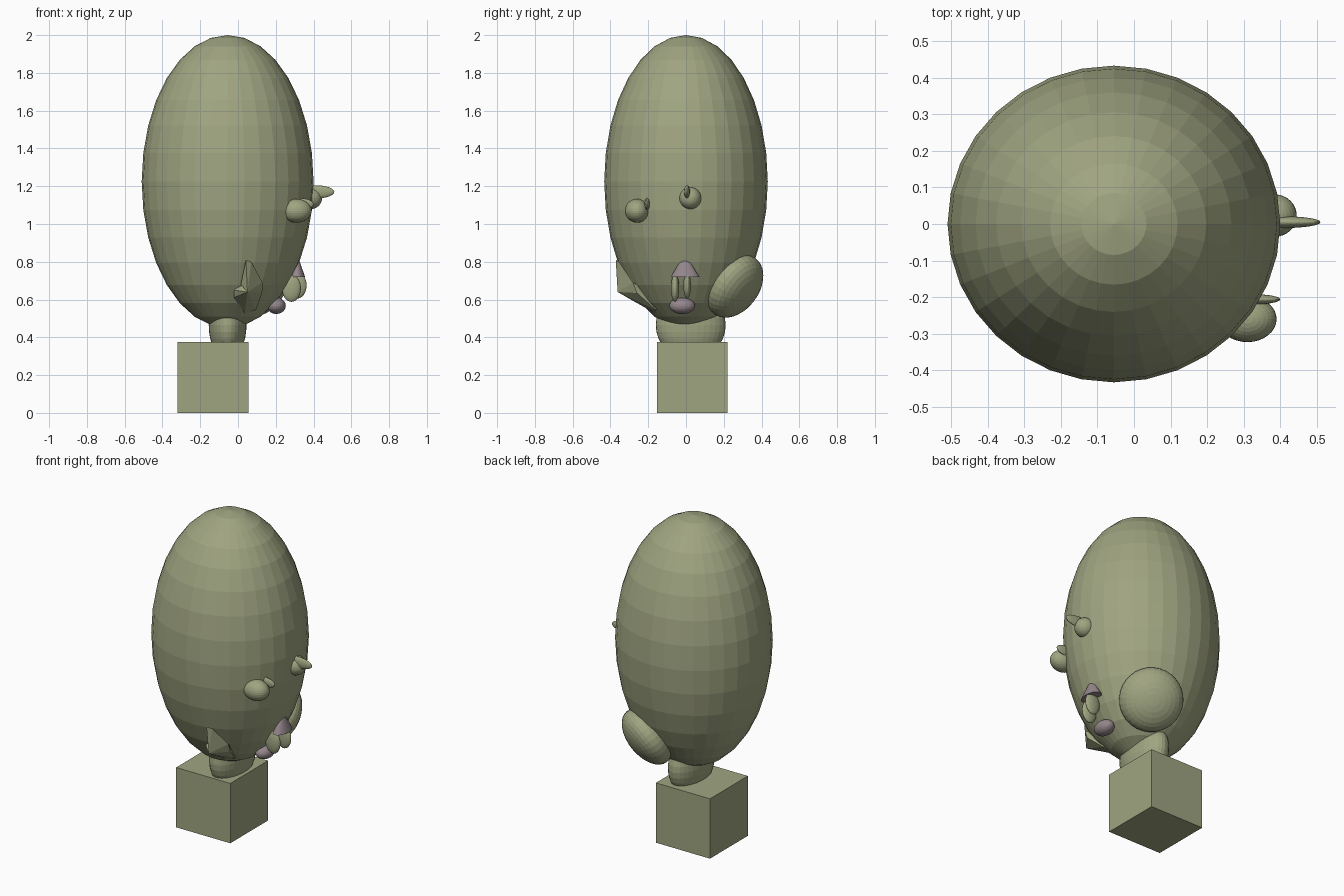
import bpy, bmesh
from mathutils import Vector, Matrix

if "Cube" in bpy.data.objects:
    bpy.data.objects.remove(bpy.data.objects["Cube"])


def material(name, rgb):
    m = bpy.data.materials.new(name)
    m.diffuse_color = (*rgb, 1)
    m.use_nodes = True
    m.node_tree.nodes["Principled BSDF"].inputs["Base Color"].default_value = m.diffuse_color
    return m


GREEN = material("sage_green", (0.35, 0.375, 0.22))
MAUVE = material("dusty_mauve", (0.30, 0.24, 0.26))


def add_object(name, bm, mat):
    mesh = bpy.data.meshes.new(name)
    bm.to_mesh(mesh)
    bm.free()
    mesh.materials.append(mat)
    ob = bpy.data.objects.new(name, mesh)
    bpy.context.collection.objects.link(ob)
    return ob


def ellipsoid(name, centre, radii, mat=GREEN, axis=(0, 0, 1)):
    """Flat-faced sphere scaled by radii, its pole turned to axis."""
    bm = bmesh.new()
    bmesh.ops.create_uvsphere(bm, u_segments=32, v_segments=16, radius=1)
    turn = Vector(axis).to_track_quat('Z', 'Y').to_matrix().to_4x4()
    bm.transform(Matrix.Translation(centre) @ turn @ Matrix.Diagonal((*radii, 1)))
    return add_object(name, bm, mat)


def hull(name, points, mat=GREEN):
    bm = bmesh.new()
    for p in points:
        bm.verts.new(p)
    out = bmesh.ops.convex_hull(bm, input=bm.verts)
    inner = [v for v in out["geom_interior"] if isinstance(v, bmesh.types.BMVert)]
    bmesh.ops.delete(bm, geom=inner, context='VERTS')
    bmesh.ops.recalc_face_normals(bm, faces=bm.faces)
    return add_object(name, bm, mat)


# Base block
bm = bmesh.new()
bmesh.ops.create_cube(bm, size=0.375)
bm.transform(Matrix.Translation((-0.133, 0.033, 0.1875)))
add_object("base_block", bm, GREEN)

# Neck and egg-shaped head
ellipsoid("neck", (-0.055, 0.025, 0.465), (0.1, 0.185, 0.185))
ellipsoid("head", (-0.055, 0, 1.225), (0.455, 0.433, 0.775))

# Flattened ear at the back, facing out and down
ellipsoid("back_ear", (0.09, 0.26, 0.67), (0.184, 0.184, 0.108),
          axis=(0.45, 0.72, -0.53))

# Eyes, each with a thin leaf-shaped lash
ellipsoid("front_eye", (0.31, -0.26, 1.07), (0.08, 0.063, 0.063))
ellipsoid("front_lash", (0.325, -0.206, 1.105), (0.075, 0.014, 0.032))
ellipsoid("rear_eye", (0.385, 0.023, 1.137), (0.06, 0.058, 0.058))
ellipsoid("rear_lash", (0.41, 0.005, 1.17), (0.1, 0.016, 0.035))

# Cone nose
bm = bmesh.new()
bmesh.ops.create_cone(bm, cap_ends=True, segments=32, radius1=1, radius2=0, depth=1)
bm.transform(Matrix.Translation((0.312, -0.005, 0.782))
             @ Matrix.Diagonal((0.043, 0.076, 0.125, 1)))
add_object("nose", bm, MAUVE)

# Two lobes below the nose, and the mouth
ellipsoid("front_lobe", (0.283, -0.058, 0.66), (0.05, 0.022, 0.072))
ellipsoid("rear_lobe", (0.313, 0.006, 0.675), (0.05, 0.02, 0.07))
ellipsoid("mouth", (0.203, -0.02, 0.567), (0.05, 0.068, 0.043), MAUVE)

# Angular front ear: a wide faceted base with an upright spike
hull("front_ear_base", [
    (0.05, -0.362, 0.64), (-0.022, -0.29, 0.65), (-0.022, -0.27, 0.61),
    (0.03, -0.29, 0.685), (0.13, -0.28, 0.69), (0.128, -0.26, 0.635),
    (0.035, -0.16, 0.525), (0.095, -0.16, 0.545), (0.05, -0.15, 0.62)])
hull("front_ear_spike", [
    (0.042, -0.372, 0.81), (0.07, -0.355, 0.80), (0.05, -0.362, 0.64),
    (0.015, -0.32, 0.68), (0.13, -0.28, 0.69), (0.05, -0.27, 0.66)])
